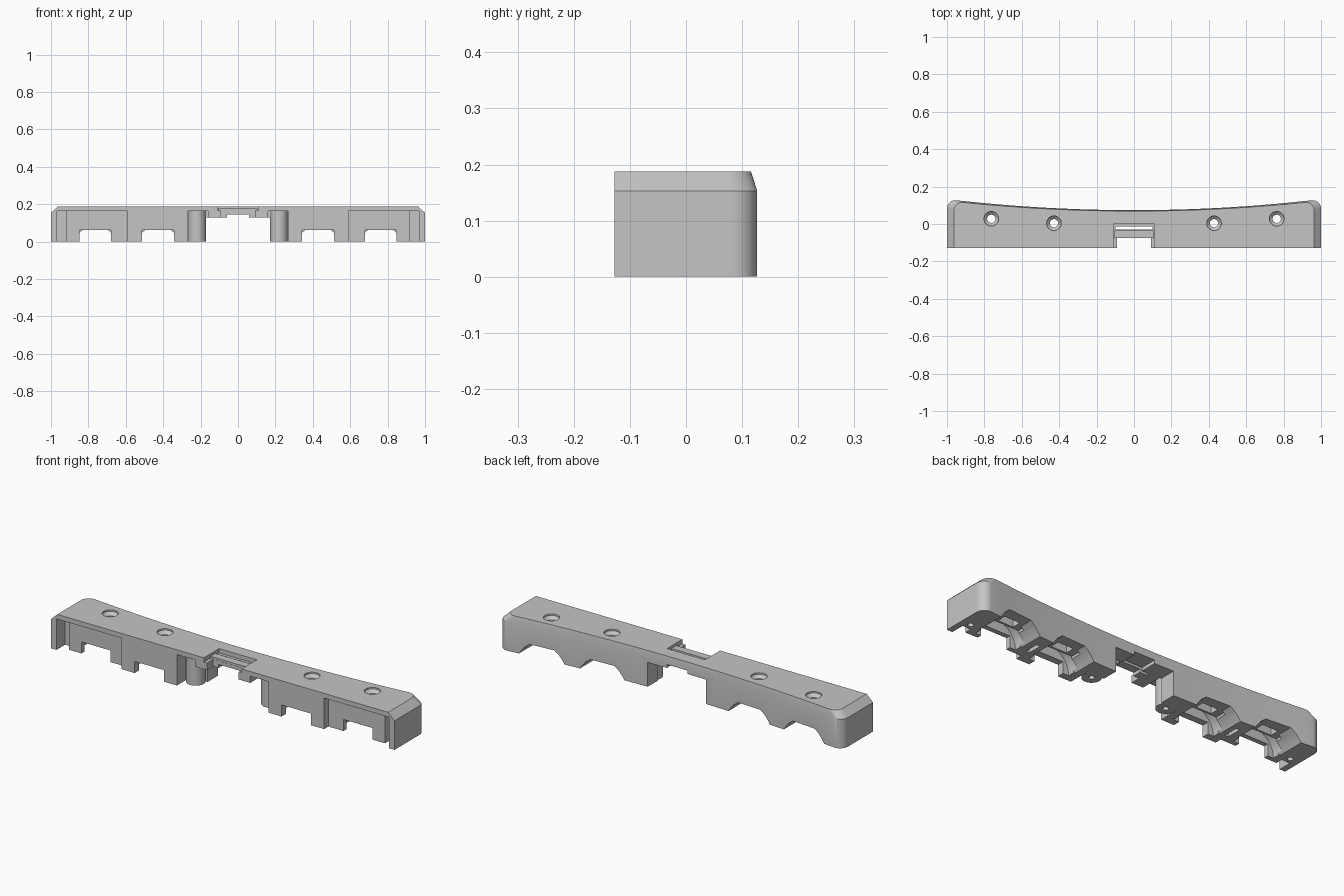
import bpy, bmesh, math

if "Cube" in bpy.data.objects:
    bpy.data.objects.remove(bpy.data.objects["Cube"])

grey = bpy.data.materials.new("plain grey")
grey.diffuse_color = (0.56, 0.56, 0.56, 1)
grey.use_nodes = True
grey.node_tree.nodes["Principled BSDF"].inputs["Base Color"].default_value = grey.diffuse_color


def loft(name, rings):
    """Closed solid through a list of equal-length point rings."""
    bm = bmesh.new()
    vs = [[bm.verts.new(p) for p in r] for r in rings]
    n = len(vs[0])
    for a, b in zip(vs, vs[1:]):
        for i in range(n):
            bm.faces.new((a[i], a[(i + 1) % n], b[(i + 1) % n], b[i]))
    bm.faces.new(vs[0])
    bm.faces.new(vs[-1])
    bmesh.ops.recalc_face_normals(bm, faces=bm.faces)
    me = bpy.data.meshes.new(name)
    bm.to_mesh(me)
    bm.free()
    ob = bpy.data.objects.new(name, me)
    me.materials.append(grey)
    bpy.context.collection.objects.link(ob)
    return ob


def box(x0, x1, y0, y1, z0, z1, name="cutter"):
    return loft(name, [[(x0, y0, z), (x1, y0, z), (x1, y1, z), (x0, y1, z)] for z in (z0, z1)])


def turned(x, y, prof, name="cutter", n=32):
    """Upright round solid from (radius, z) pairs."""
    return loft(name, [[(x + r * math.cos(2 * math.pi * i / n), y + r * math.sin(2 * math.pi * i / n), z)
                        for i in range(n)] for r, z in prof])


def arch(cx, pts, y0, y1):
    """Channel along y with an (x, z) section."""
    return loft("cutter", [[(cx + x, y, z) for x, z in pts] for y in (y0, y1)])


def combine(body, tool, op='DIFFERENCE'):
    m = body.modifiers.new("cut", 'BOOLEAN')
    m.operation, m.solver, m.object = op, 'EXACT', tool
    bpy.context.view_layer.objects.active = body
    bpy.ops.object.modifier_apply(modifier=m.name)
    bpy.data.objects.remove(tool, do_unlink=True)


# main bar: straight front, concave back, rounded rear corners, chamfered top
right = [(0.955 + 0.045 * math.cos(math.radians(a)), 0.082 + 0.045 * math.sin(math.radians(a)))
         for a in range(0, 100, 8)]
back = [(x, 0.074 + 0.053 * (x / 0.95) ** 2) for x in [0.9 - 0.075 * i for i in range(25)]]
outline = [(-1, -0.127), (1, -0.127)] + right + back + [(-x, y) for x, y in reversed(right)]
top = [(x * 0.963, y if y < 0 else y - 0.005 - 0.007 * x * x) for x, y in outline]
bar = loft("bar", [[(x, y, 0) for x, y in outline], [(x, y, 0.153) for x, y in outline],
                   [(x, y, 0.188) for x, y in top]])

# central opening under the bar
combine(bar, box(-0.17, 0.17, -0.3, 0.3, -0.1, 0.128))
combine(bar, box(-0.06, 0.06, -0.3, 0.3, -0.1, 0.146))
# latch window: shallow recess, slit and front notch
combine(bar, box(-0.11, 0.11, -0.3, 0.0, 0.165, 0.3))
combine(bar, box(-0.1, 0.1, -0.03, -0.014, -0.1, 0.3))
combine(bar, box(-0.092, 0.092, -0.3, -0.075, -0.1, 0.3))

half = [(0.118 * math.cos(math.pi * i / 20), 0.118 * math.sin(math.pi * i / 20)) for i in range(21)]
half = [(0.118, -0.1)] + half + [(-0.118, -0.1)]
# flared rear channel
flare = [(0.125, -0.1), (0.125, 0), (0.113, 0.018), (0.095, 0.04), (0.068, 0.061)]
flare = flare + [(-x, z) for x, z in reversed(flare)]

for s in (-1, 1):
    def sbox(x0, x1, *r):
        return box(min(s * x0, s * x1), max(s * x0, s * x1), *r)

    # recessed outer front panel, end boss corner and free space around the post
    combine(bar, sbox(0.59, 0.968, -0.3, -0.092, -0.1, 0.163))
    combine(bar, sbox(0.92, 0.968, -0.3, -0.055, -0.1, 0.163))
    combine(bar, sbox(0.16, 0.267, -0.3, -0.01, -0.1, 0.163))
    # slots in the underside
    combine(bar, sbox(0.58, 0.60, -0.05, 0.03, -0.1, 0.08))

    for cx, cy in ((0.763, 0.028), (0.428, 0.004)):
        # front notch, inner arch and flared rear arch
        combine(bar, sbox(cx - 0.085, cx + 0.085, -0.3, 0.03, -0.1, 0.061))
        combine(bar, arch(s * cx, half, cy - 0.095, cy - 0.035))
        combine(bar, arch(s * cx, flare, cy - 0.06, 0.3))
        # nut pocket and countersunk screw hole
        combine(bar, sbox(cx - 0.045, cx + 0.045, cy - 0.024, cy + 0.024, 0.03, 0.1))
        combine(bar, turned(s * cx, cy, [(0.022, 0.05), (0.022, 0.165), (0.039, 0.18), (0.039, 0.25)]))

    # round post beside the opening, with screw holes in post and end boss
    combine(bar, turned(s * 0.219, -0.038, [(0.047, 0), (0.047, 0.175)], "post"), 'UNION')
    combine(bar, turned(s * 0.219, -0.038, [(0.014, -0.1), (0.014, 0.1)]))
    combine(bar, turned(s * 0.945, -0.025, [(0.014, -0.1), (0.014, 0.1)]))

# latch bridge across the window
box(-0.108, 0.108, -0.074, -0.034, 0.15, 0.176, "latch_bridge")

bpy.ops.object.select_all(action='DESELECT')
bar.select_set(True)
bpy.context.view_layer.objects.active = bar
bpy.ops.object.shade_smooth_by_angle(angle=math.radians(25))
